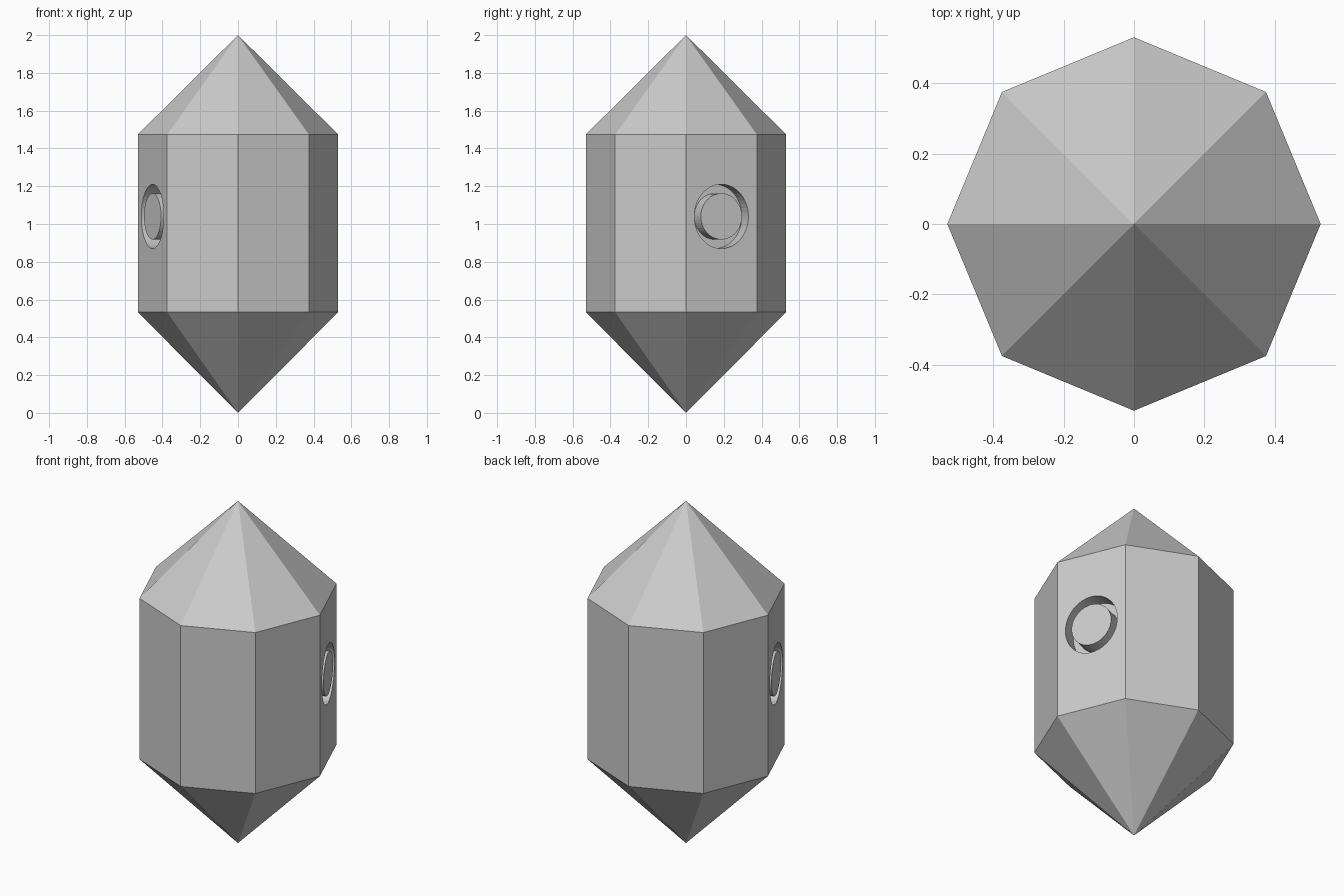
import bpy, bmesh, math
from mathutils import Matrix

if "Cube" in bpy.data.objects:
    bpy.data.objects.remove(bpy.data.objects["Cube"])

SIDES = 8
RADIUS = 0.53
Z_LOW, Z_HIGH, Z_TOP = 0.533, 1.474, 2.0
FACE_DIST = RADIUS * math.cos(math.pi / SIDES)
GROOVE_Z = 1.04
DEPTH = 0.09


def make_object(name, bm):
    bmesh.ops.recalc_face_normals(bm, faces=bm.faces)
    mesh = bpy.data.meshes.new(name)
    bm.to_mesh(mesh)
    bm.free()
    obj = bpy.data.objects.new(name, mesh)
    bpy.context.collection.objects.link(obj)
    return obj


def crystal_body():
    # Octagonal prism with a pointed cap at each end
    bm = bmesh.new()
    rings = [[bm.verts.new((RADIUS * math.cos(i * math.tau / SIDES),
                            RADIUS * math.sin(i * math.tau / SIDES), z))
              for i in range(SIDES)] for z in (Z_LOW, Z_HIGH)]
    bottom, top = bm.verts.new((0, 0, 0)), bm.verts.new((0, 0, Z_TOP))
    for i in range(SIDES):
        j = (i + 1) % SIDES
        bm.faces.new((rings[0][i], rings[0][j], rings[1][j], rings[1][i]))
        bm.faces.new((rings[0][j], rings[0][i], bottom))
        bm.faces.new((rings[1][i], rings[1][j], top))
    return make_object("crystal_body", bm)


def groove_cutter(angle, n=48):
    # Oval ring, built along local x and turned towards a side face
    bm = bmesh.new()
    x_in, x_out = FACE_DIST - DEPTH, FACE_DIST + 0.05
    section = [(0.118, 0.122, x_in), (0.155, 0.17, x_in),
               (0.155, 0.17, x_out), (0.118, 0.122, x_out)]
    loops = [[bm.verts.new((x, a * math.cos(k * math.tau / n),
                            b * math.sin(k * math.tau / n)))
              for k in range(n)] for a, b, x in section]
    for s in range(4):
        p, q = loops[s], loops[(s + 1) % 4]
        for k in range(n):
            m = (k + 1) % n
            bm.faces.new((p[k], p[m], q[m], q[k]))
    turn = Matrix.Translation((0, 0, GROOVE_Z)) @ Matrix.Rotation(angle, 4, 'Z')
    bmesh.ops.transform(bm, matrix=turn, verts=bm.verts)
    cutter = make_object("groove_cutter", bm)
    cutter.hide_render = True
    return cutter


body = crystal_body()
bpy.context.view_layer.objects.active = body

# Ring grooves on two opposite faces
for angle in (math.pi / SIDES, math.pi / SIDES + math.pi):
    cutter = groove_cutter(angle)
    mod = body.modifiers.new("ring_groove", 'BOOLEAN')
    mod.operation = 'DIFFERENCE'
    mod.solver = 'EXACT'
    mod.object = cutter
    bpy.ops.object.modifier_apply(modifier=mod.name)
    bpy.data.objects.remove(cutter)
